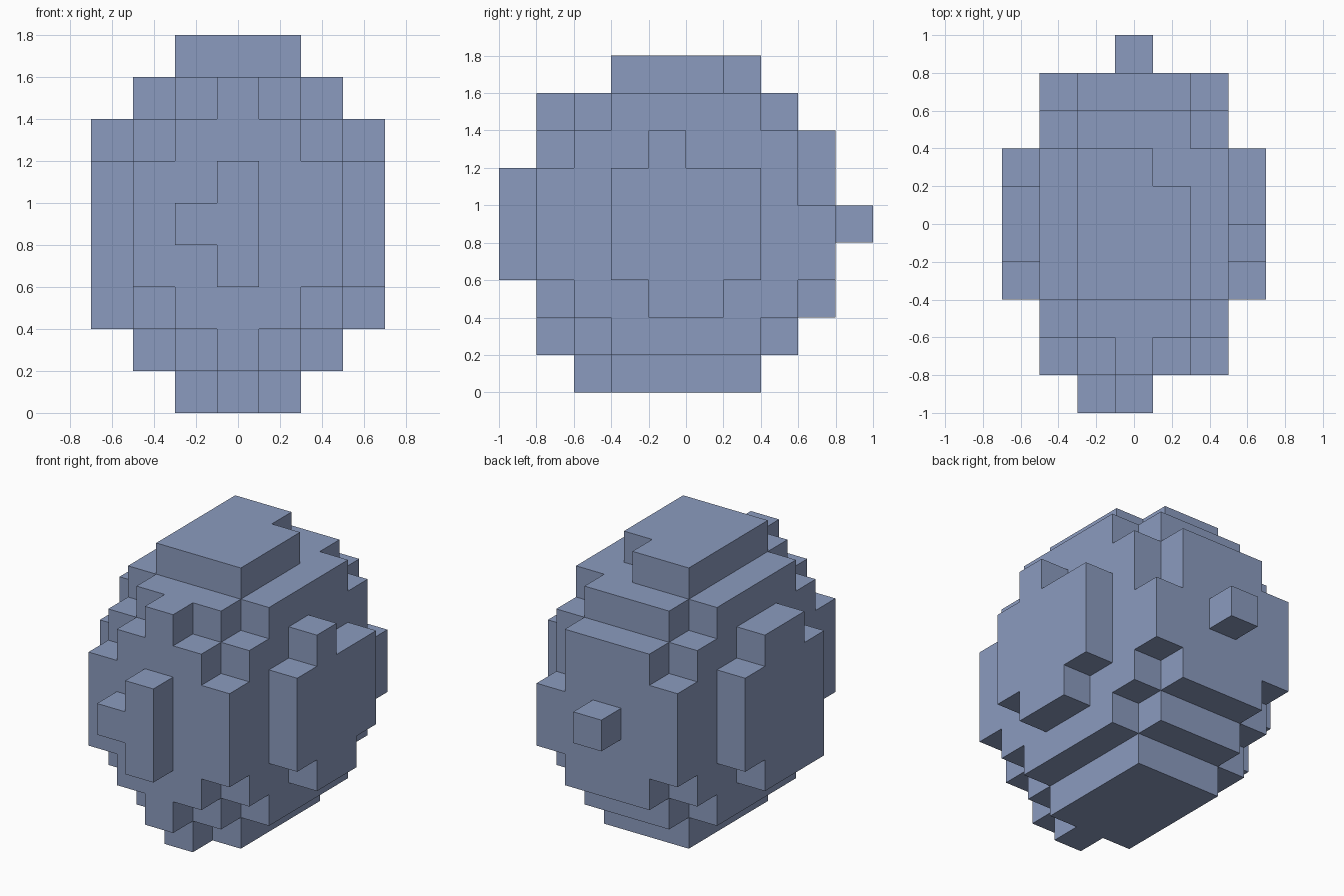
import bpy
import bmesh
from mathutils import Vector

default_cube = bpy.data.objects.get("Cube")
if default_cube:
    bpy.data.objects.remove(default_cube, do_unlink=True)

CELL = 0.2
ORIGIN = Vector((-0.7, -1.0, 0.0))
cells = set()


def block(x, y, z):
    """Every cell of a box, each axis given as (first, last)."""
    spans = [range(a, b + 1) for a, b in (x, y, z)]
    return {(i, j, k) for i in spans[0] for j in spans[1] for k in spans[2]}


CORE = (2, 4)    # middle columns
MID = (3, 3)     # centre column
LENGTH = (3, 6)  # long middle run from front to back

# Rounded core: stepped blocks from the middle out to front and back
cells |= block(CORE, LENGTH, (0, 8))
cells |= block(CORE, (2, 7), (1, 7))
cells |= block(CORE, (1, 8), (2, 6))

# Matching stepped flanks on both sides
for side in (1, 5):
    cells |= block((side, side), LENGTH, (1, 7))
    cells |= block((side, side), (2, 7), (2, 6))
    cells |= block((side, side), (1, 8), (3, 5))

# Side plates with the same main panel
for side in (0, 6):
    cells |= block((side, side), LENGTH, (3, 5))

# Uneven bumps above and below the side plates
cells |= block((0, 0), (4, 5), (6, 6))
cells |= block((0, 0), (3, 5), (2, 2))
cells |= block((6, 6), (4, 4), (6, 6))
cells |= block((6, 6), (4, 5), (2, 2))

# Front ridge, front plate with its side stub, lower lip and back knob
cells |= block(MID, (1, 1), (1, 7))
cells |= block(MID, (0, 0), (3, 5))
cells |= block((2, 2), (0, 0), (4, 4))
cells |= block(MID, (2, 2), (0, 0))
cells |= block(MID, (9, 9), (4, 4))

# Chipped corners at the top and at the back
cells -= {(4, 6, 8), (5, 8, 5)}

# Skin the outside of the solid with square faces
bm = bmesh.new()
corners = {}


def corner(p):
    if p not in corners:
        corners[p] = bm.verts.new(ORIGIN + CELL * Vector(p))
    return corners[p]


for cell in sorted(cells):
    for axis in range(3):
        u, v = (axis + 1) % 3, (axis + 2) % 3
        for step in (0, 1):
            beyond = list(cell)
            beyond[axis] += 2 * step - 1
            if tuple(beyond) in cells:
                continue
            ring = []
            for du, dv in ((0, 0), (1, 0), (1, 1), (0, 1)):
                p = list(cell)
                p[axis] += step
                p[u] += du
                p[v] += dv
                ring.append(corner(tuple(p)))
            bm.faces.new(ring if step else ring[::-1])

mesh = bpy.data.meshes.new("blocky_body")
bm.to_mesh(mesh)
bm.free()
body = bpy.data.objects.new("blocky_body", mesh)
bpy.context.collection.objects.link(body)

# Single flat blue grey
colour = (0.26, 0.33, 0.52, 1.0)
material = bpy.data.materials.new("blue_grey")
material.use_nodes = True
material.diffuse_color = colour
for node in material.node_tree.nodes:
    if node.type == "BSDF_PRINCIPLED":
        node.inputs["Base Color"].default_value = colour
mesh.materials.append(material)
